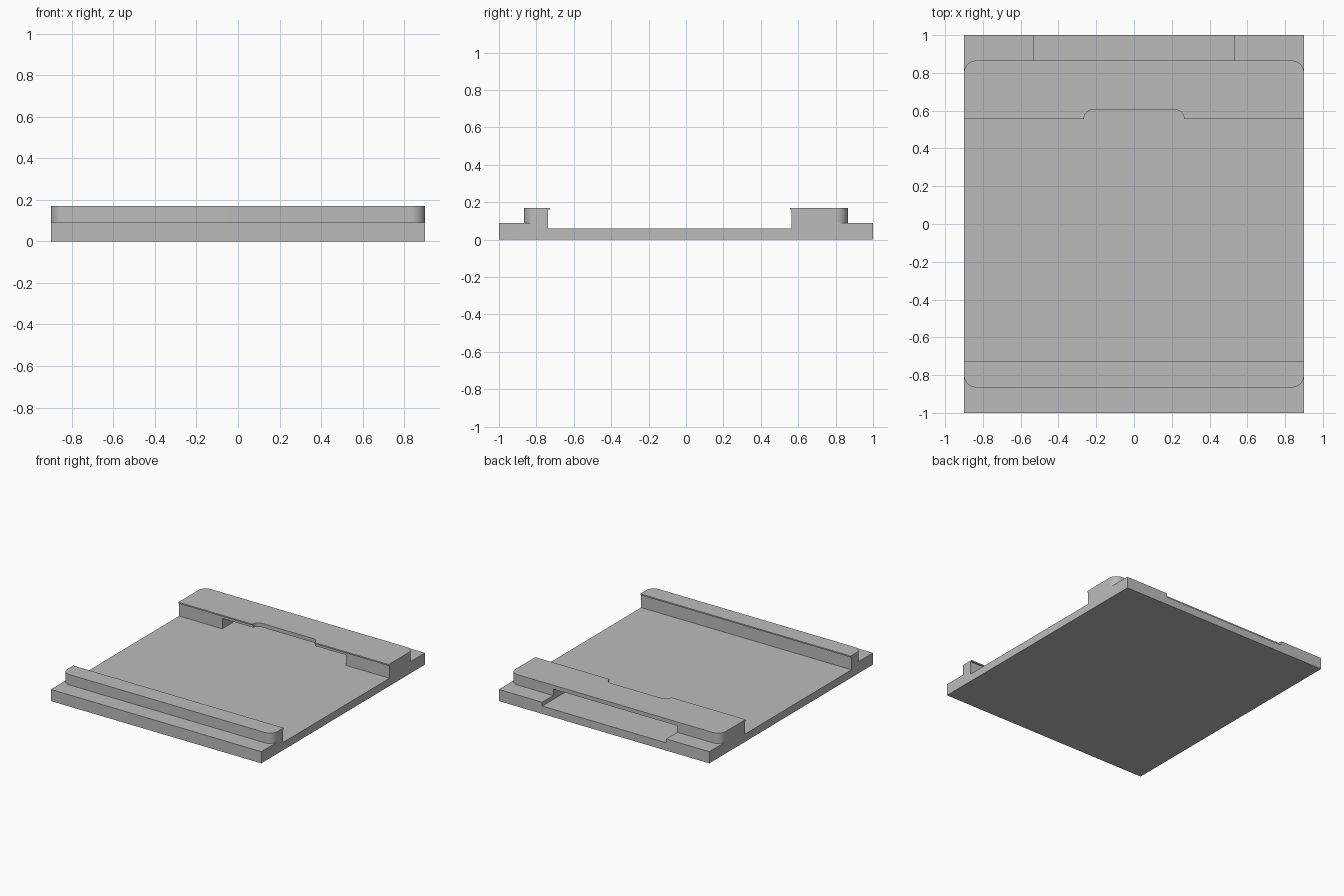
import bpy
import bmesh
from math import cos, sin, pi
from mathutils import Vector

if "Cube" in bpy.data.objects:
    bpy.data.objects.remove(bpy.data.objects["Cube"], do_unlink=True)

HALF_W, HALF_L = 0.9, 1.0
FLOOR, LEDGE, TOP = 0.06, 0.09, 0.17
RAIL_OUT, CORNER = 0.865, 0.065
SLOT_HALF, SLOT_TOP = 0.53, 0.14

grey = bpy.data.materials.new("plain grey")
grey.use_nodes = True
colour = (0.5, 0.5, 0.5, 1)
grey.diffuse_color = colour
grey.node_tree.nodes["Principled BSDF"].inputs["Base Color"].default_value = colour


def prism(name, points, offset):
    """Extrude a closed outline of 3D points along an offset."""
    bm = bmesh.new()
    face = bm.faces.new([bm.verts.new(p) for p in points])
    made = bmesh.ops.extrude_face_region(bm, geom=[face])["geom"]
    moved = [g for g in made if isinstance(g, bmesh.types.BMVert)]
    bmesh.ops.translate(bm, verts=moved, vec=Vector(offset))
    bmesh.ops.recalc_face_normals(bm, faces=bm.faces)
    mesh = bpy.data.meshes.new(name)
    bm.to_mesh(mesh)
    bm.free()
    mesh.materials.append(grey)
    obj = bpy.data.objects.new(name, mesh)
    bpy.context.collection.objects.link(obj)
    return obj


def arc(cx, cy, r, start, end, z, steps=10):
    angles = [start + (end - start) * i / steps for i in range(steps + 1)]
    return [(cx + r * cos(a), cy + r * sin(a), z) for a in angles]


# Tray body: side profile with ledges, rails, overhanging lips and recess
wall_front, lip_front = -0.737, -0.727
wall_back, lip_back = 0.565, 0.556
lip_z = 0.16
profile = [
    (-HALF_L, 0), (HALF_L, 0), (HALF_L, LEDGE), (RAIL_OUT, LEDGE),
    (RAIL_OUT, TOP), (lip_back, TOP), (lip_back, lip_z), (wall_back, lip_z),
    (wall_back, FLOOR), (wall_front, FLOOR), (wall_front, lip_z),
    (lip_front, lip_z), (lip_front, TOP), (-RAIL_OUT, TOP),
    (-RAIL_OUT, LEDGE), (-HALF_L, LEDGE),
]
body = prism("tray_body", [(-HALF_W, y, z) for y, z in profile], (2 * HALF_W, 0, 0))

cutters = []

# Rounded outer corners of both rails
for sx in (-1, 1):
    for sy in (-1, 1):
        curve = arc(HALF_W - CORNER, RAIL_OUT - CORNER, CORNER, 0, pi / 2, LEDGE)
        outline = curve + [(HALF_W - CORNER, RAIL_OUT + 0.02, LEDGE),
                           (HALF_W + 0.02, RAIL_OUT + 0.02, LEDGE),
                           (HALF_W + 0.02, RAIL_OUT - CORNER, LEDGE)]
        outline = [(sx * x, sy * y, z) for x, y, z in outline]
        cutters.append(prism("corner_cutter", outline, (0, 0, 0.2)))

# Wide slot running under the back rail and out through the back ledge
slot = [(-SLOT_HALF, 0.5, FLOOR), (SLOT_HALF, 0.5, FLOOR),
        (SLOT_HALF, 1.1, FLOOR), (-SLOT_HALF, 1.1, FLOOR)]
cutters.append(prism("slot_cutter", slot, (0, 0, SLOT_TOP - FLOOR)))

# Finger notch in the inner edge of the back rail
half, depth_y, r, z = 0.265, 0.605, 0.048, SLOT_TOP - 0.02
notch = (arc(half - r, depth_y - r, r, 0, pi / 2, z)
         + arc(r - half, depth_y - r, r, pi / 2, pi, z)
         + [(-half, 0.5, z), (half, 0.5, z)])
cutters.append(prism("notch_cutter", notch, (0, 0, 0.1)))

# Apply the cuts and discard the helpers
bpy.context.view_layer.objects.active = body
for cutter in cutters:
    cutter.hide_render = True
    mod = body.modifiers.new("cut", "BOOLEAN")
    mod.operation = "DIFFERENCE"
    mod.solver = "EXACT"
    mod.object = cutter
    bpy.ops.object.modifier_apply(modifier=mod.name)
    bpy.data.objects.remove(cutter, do_unlink=True)

# Smooth the rounded corners, keep the rest crisp
bpy.ops.object.select_all(action="DESELECT")
body.select_set(True)
bpy.ops.object.shade_smooth_by_angle(angle=pi / 6)
